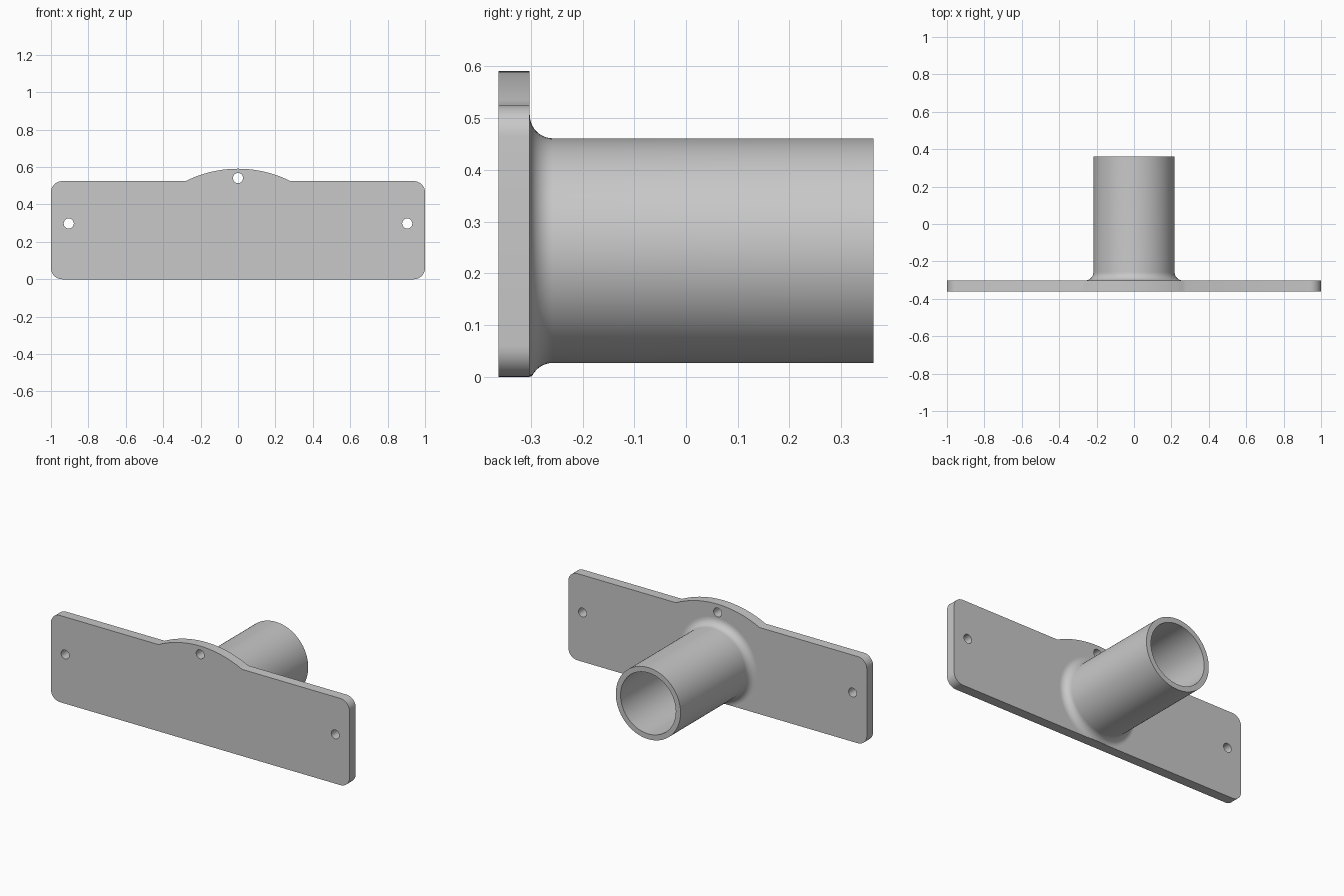
import bpy, bmesh, math
from mathutils import Matrix

if "Cube" in bpy.data.objects:
    bpy.data.objects.remove(bpy.data.objects["Cube"])

PLATE_H, BACK, FRONT = 0.525, -0.302, -0.362
TUBE_Z, OUTER, INNER, FILLET = 0.244, 0.217, 0.185, 0.045
TUBE_END = 0.362

grey = bpy.data.materials.new("grey")
grey.diffuse_color = (0.58, 0.58, 0.58, 1)
grey.use_nodes = True
grey.node_tree.nodes["Principled BSDF"].inputs["Base Color"].default_value = grey.diffuse_color


def arc(cx, cz, r, a0, a1, n):
    """Points along an arc, angles in degrees."""
    return [(cx + r * math.cos(math.radians(a0 + (a1 - a0) * i / n)),
             cz + r * math.sin(math.radians(a0 + (a1 - a0) * i / n)))
            for i in range(n + 1)]


def finish(name, bm):
    bmesh.ops.remove_doubles(bm, verts=bm.verts, dist=1e-5)
    bmesh.ops.recalc_face_normals(bm, faces=bm.faces)
    me = bpy.data.meshes.new(name)
    bm.to_mesh(me)
    bm.free()
    me.materials.clear()
    me.materials.append(grey)
    ob = bpy.data.objects.new(name, me)
    bpy.context.collection.objects.link(ob)
    bpy.ops.object.select_all(action='DESELECT')
    ob.select_set(True)
    bpy.context.view_layer.objects.active = ob
    bpy.ops.object.shade_smooth_by_angle(angle=math.radians(30))
    return ob


# Mounting plate outline: rounded corners and a shallow arched tab on top
c = 0.06
half, rise = 0.28, 0.066
R = (half ** 2 + rise ** 2) / (2 * rise)
sweep = math.degrees(math.asin(half / R))
outline = (arc(-1 + c, c, c, 180, 270, 8) + arc(1 - c, c, c, 270, 360, 8)
           + arc(1 - c, PLATE_H - c, c, 0, 90, 8)
           + arc(0, PLATE_H + rise - R, R, 90 - sweep, 90 + sweep, 24)
           + arc(-1 + c, PLATE_H - c, c, 90, 180, 8))

# Three screw holes
holes = [arc(x, z, 0.027, 0, 360, 32)[:-1]
         for x, z in ((-0.905, 0.298), (0.905, 0.298), (0, 0.541))]

# Filled and extruded plate
curve = bpy.data.curves.new("plate_outline", 'CURVE')
curve.dimensions = '2D'
curve.fill_mode = 'BOTH'
curve.extrude = (BACK - FRONT) / 2
for loop in [outline] + holes:
    s = curve.splines.new('POLY')
    s.points.add(len(loop) - 1)
    for p, (x, z) in zip(s.points, loop):
        p.co = (x, z, 0, 1)
    s.use_cyclic_u = True
helper = bpy.data.objects.new("plate_outline", curve)
bpy.context.collection.objects.link(helper)
bpy.context.view_layer.update()
flat = bpy.data.meshes.new_from_object(
    helper.evaluated_get(bpy.context.evaluated_depsgraph_get()))
bm = bmesh.new()
bm.from_mesh(flat)
bm.transform(Matrix.Translation((0, (FRONT + BACK) / 2, 0))
             @ Matrix.Rotation(math.pi / 2, 4, 'X'))
bpy.data.objects.remove(helper)
bpy.data.meshes.remove(flat)
finish("mounting_plate", bm)

# Hollow tube with a filleted root, as a closed profile (radius, y) turned about y
profile = [(INNER, BACK - 0.01), (OUTER + FILLET, BACK - 0.01)]
profile += arc(OUTER + FILLET, BACK + FILLET, FILLET, 270, 180, 10)
profile += [(OUTER, TUBE_END), (INNER, TUBE_END)]
SEG = 96
bm = bmesh.new()
rings = []
for i in range(SEG):
    a = 2 * math.pi * i / SEG
    # The fillet is trimmed flush with the plate's bottom edge
    rings.append([bm.verts.new((r * math.cos(a), y,
                                max(0.0005, TUBE_Z + r * math.sin(a))))
                  for r, y in profile])
n = len(profile)
for i in range(SEG):
    a, b = rings[i], rings[(i + 1) % SEG]
    for j in range(n):
        k = (j + 1) % n
        bm.faces.new((a[j], a[k], b[k], b[j]))
finish("tube", bm)
